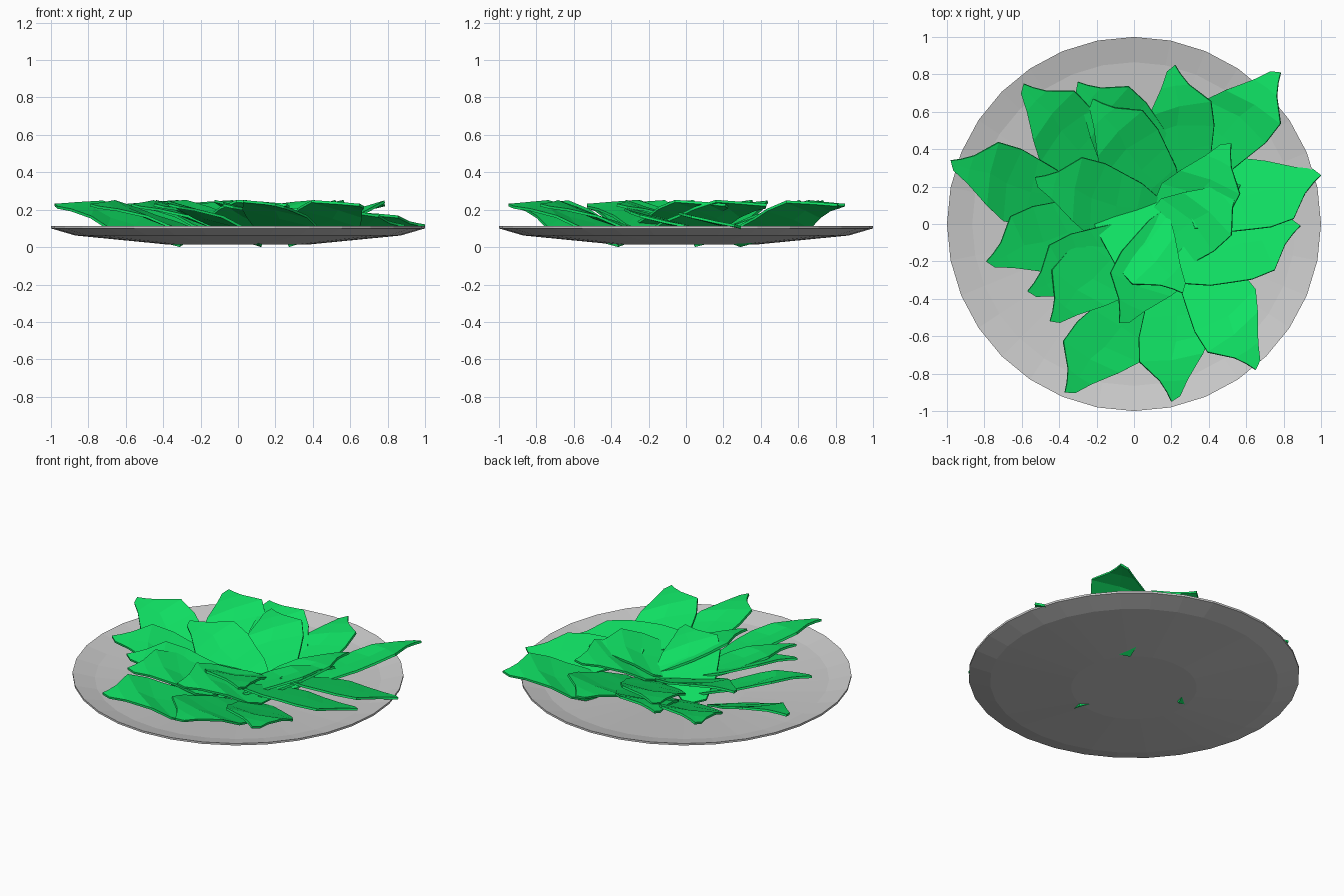
import bpy, bmesh, math

if "Cube" in bpy.data.objects:
    bpy.data.objects.remove(bpy.data.objects["Cube"])

# ---- plate: closed profile (radius, height) turned in 32 flat steps
SIDES = 32
profile = [(0.38, 0.014), (0.87, 0.062), (1.0, 0.10), (1.0, 0.113),
           (0.865, 0.08), (0.37, 0.03)]
bm = bmesh.new()
rings = [[bm.verts.new((r * math.sin(2 * math.pi * i / SIDES),
                        r * math.cos(2 * math.pi * i / SIDES), z))
          for i in range(SIDES)] for r, z in profile]
for a, b in zip(rings, rings[1:]):
    for i in range(SIDES):
        j = (i + 1) % SIDES
        bm.faces.new((a[i], a[j], b[j], b[i]))
bm.faces.new(rings[0])
bm.faces.new(rings[-1])
bmesh.ops.recalc_face_normals(bm, faces=bm.faces)
mesh = bpy.data.meshes.new("plate")
bm.to_mesh(mesh)
bm.free()
bpy.context.collection.objects.link(bpy.data.objects.new("plate", mesh))

green = bpy.data.materials.new("leaf_green")
green.diffuse_color = (0.005, 0.76, 0.127, 1)
green.use_nodes = True
green.node_tree.nodes["Principled BSDF"].inputs["Base Color"].default_value = green.diffuse_color

# ---- leaf cross rows, from tip back to stem:
# (left u, left v, middle u, right u, right v, height fraction)
ROWS = [(-0.03, -0.045, -0.04, -0.05, 0.025, 0.99),
        (-0.12, -0.085, -0.11, -0.11, 0.065, 0.97),
        (-0.26, -0.165, -0.22, -0.21, 0.175, 0.88),
        (-0.37, -0.215, -0.32, -0.34, 0.18, 0.66),
        (-0.47, -0.20, -0.46, -0.44, 0.16, 0.47),
        (-0.58, -0.13, -0.57, -0.56, 0.135, 0.30),
        (-0.73, -0.06, -0.73, -0.73, 0.06, 0.0)]
ROLL = 0.24      # every leaf leans down to its left


def leaf(name, x, y, heading, base_z, tip_z=0.225):
    """Creased leaf with its tip at (x, y), pointing along heading."""
    c, s = math.cos(math.radians(heading)), math.sin(math.radians(heading))
    bm = bmesh.new()

    def vert(u, v, f):
        z = base_z + (tip_z - base_z) * f + ROLL * v
        return bm.verts.new((x + u * c + v * s, y + u * s - v * c, z))

    tip = vert(0, 0, 1.0)
    rows = [(vert(lu, lv, f), vert(mu, (lv + rv) / 2, f), vert(ru, rv, f))
            for lu, lv, mu, ru, rv, f in ROWS]
    for i in range(2):
        bm.faces.new((tip, rows[0][i], rows[0][i + 1]))
        for a, b in zip(rows, rows[1:]):
            bm.faces.new((a[i], b[i], b[i + 1], a[i + 1]))
    bmesh.ops.recalc_face_normals(bm, faces=bm.faces)
    mesh = bpy.data.meshes.new(name)
    bm.to_mesh(mesh)
    bm.free()
    mesh.materials.append(green)
    ob = bpy.data.objects.new(name, mesh)
    bpy.context.collection.objects.link(ob)
    mod = ob.modifiers.new("thickness", 'SOLIDIFY')
    mod.thickness = 0.014
    mod.offset = 0


# ---- outer leaves (three stems just pierce the plate, two leaves droop)
outer = [(-0.98, 0.34, 161, 0.021), (-0.59, 0.75, 132, 0.04),
         (-0.30, 0.76, 135, 0.04), (0.22, 0.85, 95, 0.04),
         (0.785, 0.81, 50, 0.021), (1.00, 0.26, 18, 0.16, 0.115),
         (0.89, -0.01, 20, 0.19, 0.115), (0.65, -0.78, -60, 0.04),
         (0.20, -0.95, -91, 0.04), (-0.37, -0.90, 232, 0.021),
         (-0.57, -0.36, 205, 0.04), (-0.79, -0.20, 202, 0.04)]
# ---- inner leaves lying over the outer ones
inner = [(-0.22, 0.67, 127, 0.045), (-0.45, -0.52, 228, 0.045),
         (-0.53, 0.25, 163, 0.05), (-0.08, -0.53, 240, 0.05),
         (0.52, 0.43, 60, 0.05), (0.57, 0.21, 40, 0.05),
         (0.26, -0.37, -50, 0.05)]
for i, p in enumerate(outer):
    leaf(f"outer_leaf_{i + 1}", *p)
for i, p in enumerate(inner):
    leaf(f"inner_leaf_{i + 1}", *p)
